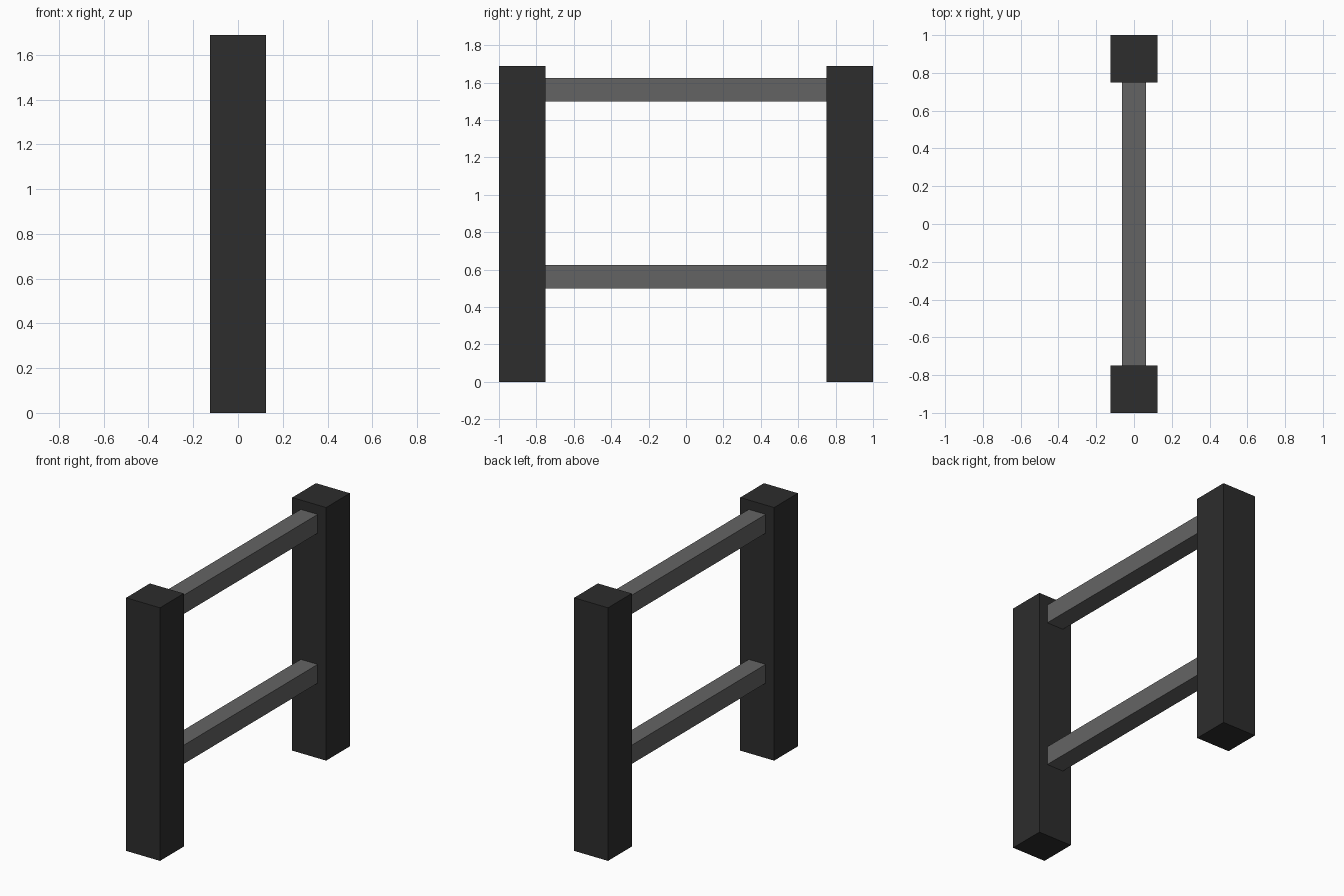
import bpy

if "Cube" in bpy.data.objects:
    bpy.data.objects.remove(bpy.data.objects["Cube"])


def material(name, level):
    mat = bpy.data.materials.new(name)
    mat.diffuse_color = (level, level, level, 1)
    mat.use_nodes = True
    mat.node_tree.nodes["Principled BSDF"].inputs["Base Color"].default_value = mat.diffuse_color
    return mat


def box(name, low, high, mat):
    size = [b - a for a, b in zip(low, high)]
    centre = [(a + b) / 2 for a, b in zip(low, high)]
    bpy.ops.mesh.primitive_cube_add(size=1, location=centre)
    obj = bpy.context.object
    obj.name = name
    obj.scale = size
    bpy.ops.object.transform_apply(location=False, rotation=False, scale=True)
    obj.data.materials.append(mat)
    return obj


post_grey = material("dark_grey", 0.026)
rail_grey = material("mid_grey", 0.127)

# Square end posts
for name, y in (("front_post", -1.0), ("back_post", 0.75)):
    box(name, (-0.125, y, 0), (0.125, y + 0.25, 1.6875), post_grey)

# Rails spanning between the posts
for name, z in (("lower_rail", 0.5), ("upper_rail", 1.5)):
    box(name, (-0.0625, -0.75, z), (0.0625, 0.75, z + 0.125), rail_grey)
